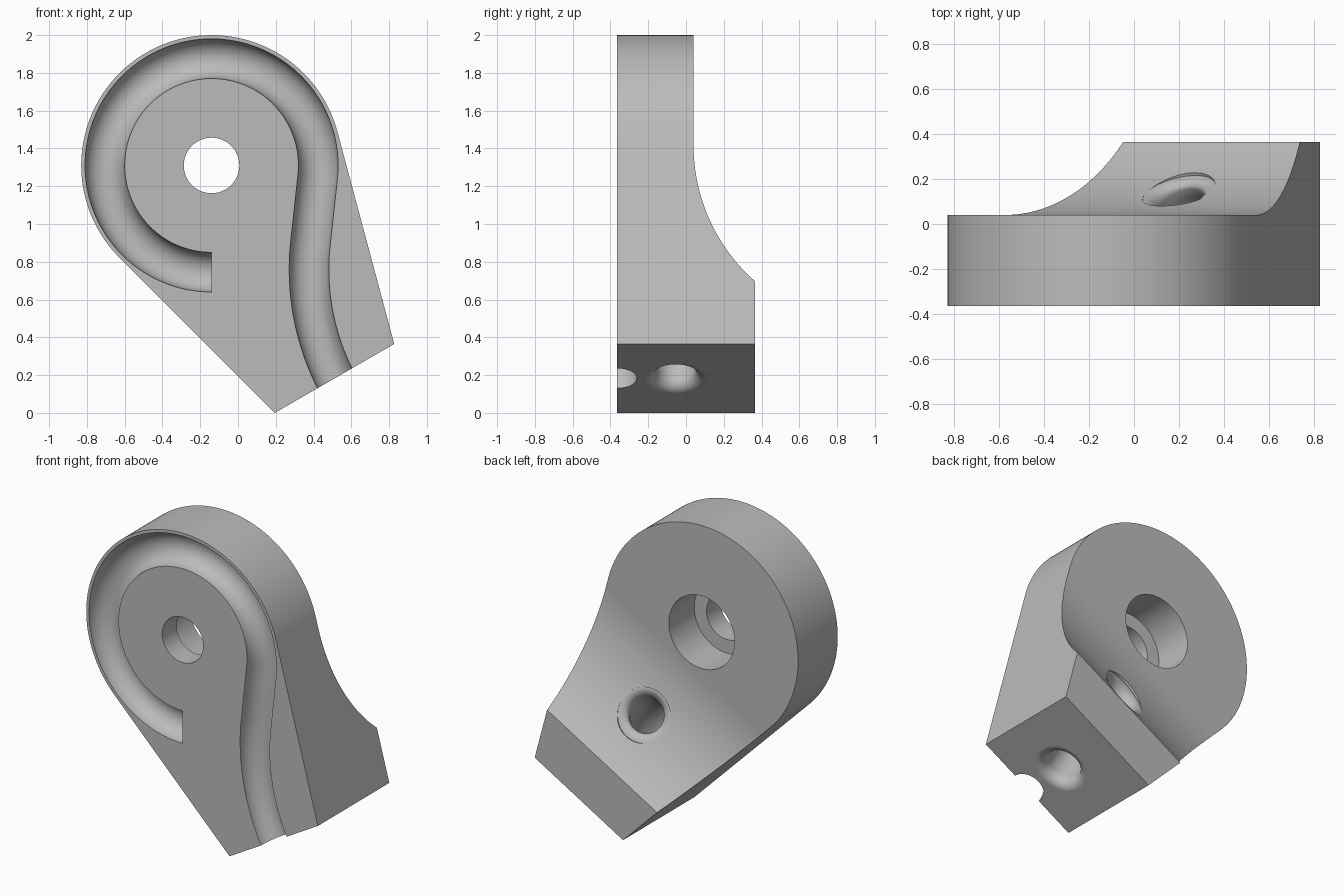
import bpy
import bmesh
from math import cos, sin, acos, atan2, pi, radians, sqrt, hypot
from mathutils import Vector

if "Cube" in bpy.data.objects:
    bpy.data.objects.remove(bpy.data.objects["Cube"], do_unlink=True)

# Main dimensions; the arm runs from the head centre down along ARM
FRONT, BACK, HEAD_BACK = -0.365, 0.365, 0.04
CENTRE = Vector((-0.14, 0, 1.31))
HEAD_R, ARM_LEN, HALF_W = 0.69, 1.302, 0.365
ARM = Vector((sin(radians(30)), 0, -cos(radians(30))))
SIDE = Vector((cos(radians(30)), 0, sin(radians(30))))
DEPTH = Vector((0, 1, 0))


def local(w, t, y):
    return CENTRE + SIDE * w + ARM * t + DEPTH * y


def polar(c, r, a, y):
    return Vector((c.x + r * cos(a), y, c.z + r * sin(a)))


def finish(name, bm):
    bmesh.ops.recalc_face_normals(bm, faces=bm.faces)
    mesh = bpy.data.meshes.new(name)
    bm.to_mesh(mesh)
    bm.free()
    obj = bpy.data.objects.new(name, mesh)
    bpy.context.collection.objects.link(obj)
    return obj


def loft(name, rings):
    """Closed solid through a list of equal rings of points."""
    bm = bmesh.new()
    loops = [[bm.verts.new(p) for p in ring] for ring in rings]
    n = len(loops[0])
    for a, b in zip(loops, loops[1:]):
        for i in range(n):
            j = (i + 1) % n
            bm.faces.new((a[i], a[j], b[j], b[i]))
    bm.faces.new(loops[0])
    bm.faces.new(loops[-1])
    return finish(name, bm)


def prism(name, points, offset):
    return loft(name, [points, [p + offset for p in points]])


def sweep(name, stations, binormal, n=40):
    """Round tube through (point, tangent, radius) stations."""
    rings = []
    for p, tangent, r in stations:
        normal = tangent.normalized().cross(binormal)
        rings.append([p + r * (cos(2 * pi * i / n) * normal + sin(2 * pi * i / n) * binormal)
                      for i in range(n)])
    return loft(name, rings)


# Body outline: round head with sides tangent to it, closing on a square foot
foot = [local(s * HALF_W, ARM_LEN, FRONT) for s in (-1, 1)]
angles = []
for p, s in zip(foot, (-1, 1)):
    d = p - CENTRE
    angles.append(atan2(d.z, d.x) + s * acos(HEAD_R / hypot(d.x, d.z)))
start, end = angles[1], angles[0] + 2 * pi
steps = 120
outline = [polar(CENTRE, HEAD_R, start + (end - start) * i / steps, FRONT) for i in range(steps + 1)]
body = prism("bracket_body", outline + foot, DEPTH * (BACK - FRONT))

# Scoop that thins the back of the head
SCOOP_T, SCOOP_R = 0.25, 0.96


def scoop_y(t):
    return HEAD_BACK + SCOOP_R - sqrt(SCOOP_R ** 2 - (t - SCOOP_T) ** 2)


profile = [local(-1, -1, HEAD_BACK)]
for i in range(41):
    t = SCOOP_T + 0.76 * i / 40
    profile.append(local(-1, t, scoop_y(t)))
profile += [local(-1, SCOOP_T + 0.76, 0.6), local(-1, -1, 0.6)]
cutters = [prism("scoop_cutter", profile, SIDE * 2)]

# Stepped bore through the head
for name, r, y0, y1 in (("bore_cutter", 0.147, -0.5, 0.2), ("counterbore_cutter", 0.235, -0.22, 0.2)):
    ring = [polar(CENTRE, r, 2 * pi * i / 72, y0) for i in range(72)]
    cutters.append(prism(name, ring, DEPTH * (y1 - y0)))

# Half-round groove: around the head, a short straight, then a reverse bend to the foot
GROOVE_R, LOOP_R, BEND_R = 0.105, 0.565, 1.29
bend = Vector((1.666, 0, 0.76))
gap = bend - CENTRE
leave = atan2(gap.z, gap.x) + acos((LOOP_R + BEND_R) / gap.length)
stations = []
for i in range(101):
    a = -pi / 2 + (leave - 1.5 * pi) * i / 100
    stations.append((polar(CENTRE, LOOP_R, a, FRONT), Vector((sin(a), 0, -cos(a))), GROOVE_R))
for i in range(31):
    a = pi + leave + (radians(32) - leave) * i / 30
    stations.append((polar(bend, BEND_R, a, FRONT), Vector((-sin(a), 0, cos(a))), GROOVE_R))
cutters.append(sweep("groove_cutter", stations, DEPTH))

# Curved passage from the foot to the scoop, with rounded mouths
PASS_R, FILLET, EXIT_T = 0.105, 0.06, 0.68
slope = (EXIT_T - SCOOP_T) / sqrt(SCOOP_R ** 2 - (EXIT_T - SCOOP_T) ** 2)
out = (DEPTH - ARM * slope).normalized()
p0, p3 = local(0, ARM_LEN, -0.055), local(0, EXIT_T, scoop_y(EXIT_T))
p1, p2 = p0 - ARM * 0.3, p3 - out * 0.2


def bezier(u):
    v = 1 - u
    p = p0 * v ** 3 + p1 * 3 * v * v * u + p2 * 3 * v * u * u + p3 * u ** 3
    d = (p1 - p0) * v * v + (p2 - p1) * 2 * v * u + (p3 - p2) * u * u
    return p, d


def mouth(s):
    k = max(0, FILLET - s)
    return PASS_R + FILLET - sqrt(max(0, FILLET ** 2 - k * k))


ease = [0.5 - 0.5 * cos(pi * i / 60) for i in range(61)]
stations = [(p0 + ARM * 0.1, -ARM, PASS_R + FILLET)]
for u in ease:
    p, d = bezier(u)
    stations.append((p, d, mouth(min((p - p0).length, (p - p3).length))))
stations.append((p3 + out * 0.15, out, PASS_R + FILLET))
cutters.append(sweep("passage_cutter", stations, SIDE, 48))

# Cut everything from the body
bpy.ops.object.select_all(action="DESELECT")
bpy.context.view_layer.objects.active = body
body.select_set(True)
for cutter in cutters:
    cutter.hide_render = True
    mod = body.modifiers.new(cutter.name, "BOOLEAN")
    mod.operation, mod.solver, mod.object = "DIFFERENCE", "EXACT", cutter
    bpy.ops.object.modifier_apply(modifier=mod.name)
    bpy.data.objects.remove(cutter, do_unlink=True)

# Smooth shading with crisp edges
bpy.ops.object.shade_smooth_by_angle(angle=radians(30))
weighted = body.modifiers.new("weighted_normals", "WEIGHTED_NORMAL")
weighted.keep_sharp = True

# Plain grey
grey = bpy.data.materials.new("plain_grey")
grey.use_nodes = True
colour = (0.5, 0.5, 0.5, 1)
grey.diffuse_color = colour
grey.node_tree.nodes["Principled BSDF"].inputs["Base Color"].default_value = colour
body.data.materials.clear()
body.data.materials.append(grey)
